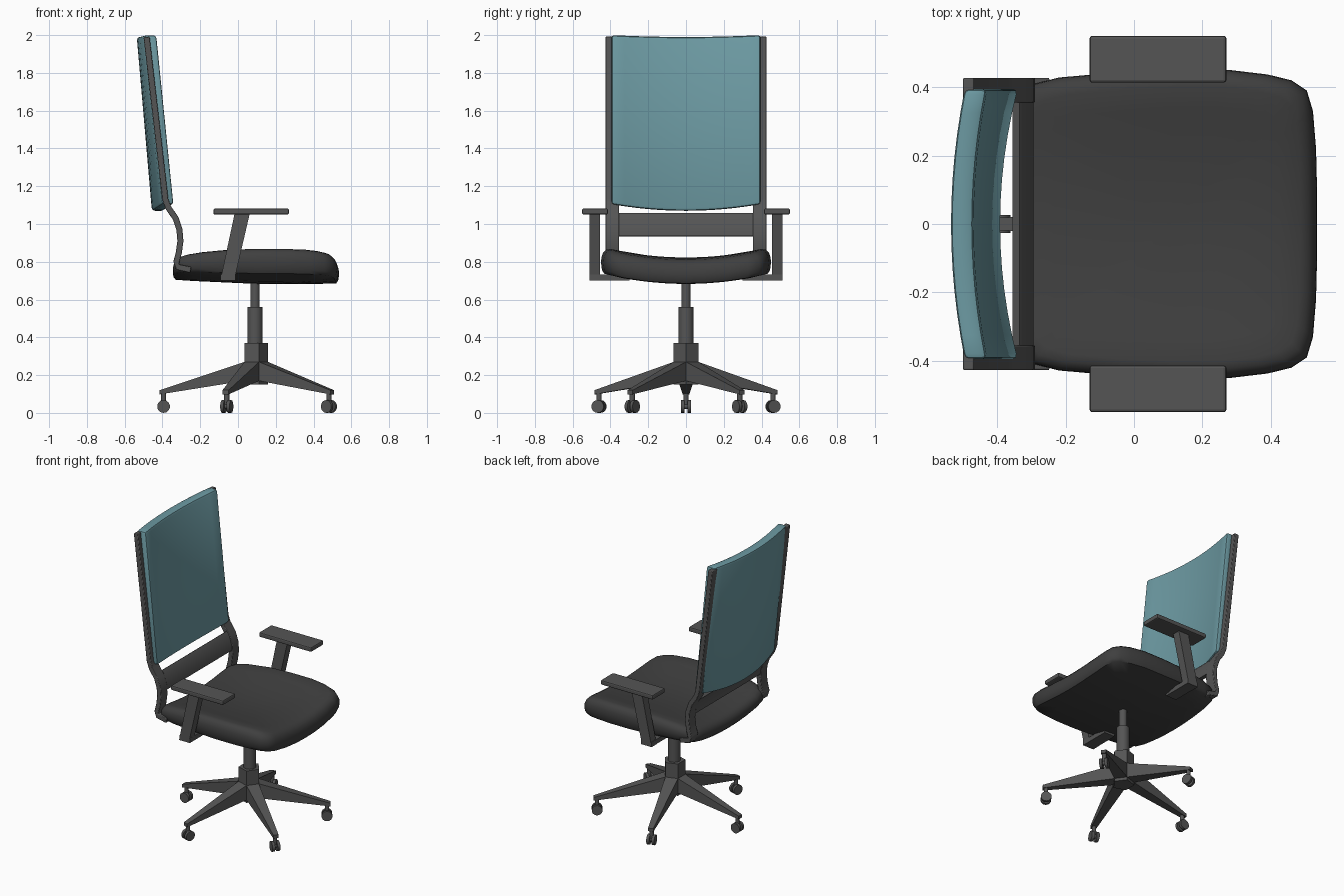
import bpy, bmesh
from math import sin, cos, pi, radians
from mathutils import Matrix, Vector

if "Cube" in bpy.data.objects:
    bpy.data.objects.remove(bpy.data.objects["Cube"])


def material(name, rgb):
    m = bpy.data.materials.new(name)
    m.diffuse_color = (*rgb, 1)
    m.use_nodes = True
    m.node_tree.nodes["Principled BSDF"].inputs["Base Color"].default_value = m.diffuse_color
    return m


GREY = material("dark_grey", (0.09, 0.09, 0.09))
BLACK = material("seat_fabric", (0.05, 0.05, 0.05))
TEAL = material("back_fabric", (0.15, 0.32, 0.36))


def finish(name, bm, mat=GREY, smooth=None, bevel=0):
    bmesh.ops.recalc_face_normals(bm, faces=bm.faces)
    me = bpy.data.meshes.new(name)
    bm.to_mesh(me)
    bm.free()
    ob = bpy.data.objects.new(name, me)
    bpy.context.collection.objects.link(ob)
    me.materials.append(mat)
    if bevel:
        b = ob.modifiers.new("bevel", 'BEVEL')
        b.width, b.segments = bevel, 2
    if smooth:
        bpy.context.view_layer.objects.active = ob
        ob.select_set(True)
        bpy.ops.object.shade_smooth_by_angle(angle=radians(smooth))
        ob.select_set(False)
    return ob


def box(name, x0, x1, y0, y1, z0, z1, bevel=0):
    bm = bmesh.new()
    bmesh.ops.create_cube(bm, size=1, matrix=Matrix.Translation(
        ((x0 + x1) / 2, (y0 + y1) / 2, (z0 + z1) / 2)) @ Matrix.Diagonal((x1 - x0, y1 - y0, z1 - z0, 1)))
    return finish(name, bm, bevel=bevel)


def prism(name, pts, y0, y1, bevel=0, smooth=None):
    """Polygon in x, z pulled along y."""
    bm = bmesh.new()
    a = [bm.verts.new((x, y0, z)) for x, z in pts]
    b = [bm.verts.new((x, y1, z)) for x, z in pts]
    n = len(pts)
    bm.faces.new(a)
    bm.faces.new(b)
    for i in range(n):
        j = (i + 1) % n
        bm.faces.new((a[i], a[j], b[j], b[i]))
    return finish(name, bm, bevel=bevel, smooth=smooth)


def ribbon(path, t):
    """Closed outline of a strip of thickness t along a path."""
    p = [Vector(q) for q in path]
    left, right = [], []
    for i, q in enumerate(p):
        d = (p[min(i + 1, len(p) - 1)] - p[max(i - 1, 0)]).normalized()
        n = Vector((-d.y, d.x)) * t / 2
        left.append(q + n)
        right.append(q - n)
    return left + right[::-1]


def cylinder(name, loc, r, depth, sides, rot=Matrix(), smooth=40):
    bm = bmesh.new()
    bmesh.ops.create_cone(bm, cap_ends=True, segments=sides, radius1=r, radius2=r,
                          depth=depth, matrix=Matrix.Translation(loc) @ rot)
    return finish(name, bm, smooth=smooth)


CX = 0.09  # column axis

# five-sided hub and gas lift
R = 0.07
bm = bmesh.new()
rings = [[bm.verts.new((CX + R * cos(k * 2 * pi / 5), R * sin(k * 2 * pi / 5), z))
          for k in range(5)] for z in (0.15, 0.37)]
bm.faces.new(rings[0])
bm.faces.new(rings[1])
for k in range(5):
    j = (k + 1) % 5
    bm.faces.new((rings[0][k], rings[0][j], rings[1][j], rings[1][k]))
finish("hub", bm)
cylinder("lift_sleeve", (CX, 0, 0.46), 0.04, 0.20, 20)
cylinder("lift_piston", (CX, 0, 0.63), 0.025, 0.16, 20)

# base legs and twin-wheel casters
for k in range(5):
    a = radians(36 + 72 * k)
    place = Matrix.Translation((CX, 0, 0)) @ Matrix.Rotation(a, 4, 'Z')
    bm = bmesh.new()
    ends = []
    for r, w, z0, z1 in ((0.055, 0.041, 0.17, 0.27), (0.505, 0.017, 0.098, 0.12)):
        ends.append([bm.verts.new(place @ Vector((r, y, z)))
                     for y, z in ((-w, z0), (w, z0), (w, z1), (-w, z1))])
    bm.faces.new(ends[0])
    bm.faces.new(ends[1])
    for i in range(4):
        j = (i + 1) % 4
        bm.faces.new((ends[0][i], ends[0][j], ends[1][j], ends[1][i]))
    finish(f"base_leg_{k}", bm)
    c = place @ Vector((0.484, 0, 0))
    cylinder(f"caster_stem_{k}", c + Vector((0, 0, 0.075)), 0.014, 0.06, 10)
    axis = Matrix.Rotation(a, 4, 'Z') @ Matrix.Rotation(pi / 2, 4, 'X')
    cylinder(f"caster_axle_{k}", c + Vector((0, 0, 0.035)), 0.014, 0.03, 10, axis)
    for s in (1, -1):
        w = place @ Vector((0.484, 0.017 * s, 0.034))
        cylinder(f"caster_wheel_{k}_{s}", w, 0.034, 0.018, 14, axis)

# seat cushion: rounded outline lofted through rings, then dished
half = [(-0.345, 0), (-0.345, 0.1), (-0.345, 0.2), (-0.344, 0.3), (-0.335, 0.37), (-0.30, 0.407),
        (-0.22, 0.428), (-0.05, 0.443), (0.12, 0.45), (0.28, 0.45), (0.39, 0.437), (0.46, 0.42),
        (0.505, 0.39), (0.523, 0.33), (0.532, 0.22), (0.535, 0.1), (0.535, 0)]
outline = half + [(x, -y) for x, y in half[-2:0:-1]]
levels = [(0.25, 0.683), (0.5, 0.683), (0.75, 0.683), (0.965, 0.686), (0.99, 0.705), (1.0, 0.74),
          (0.995, 0.77), (0.975, 0.797), (0.94, 0.815), (0.89, 0.824), (0.75, 0.825),
          (0.5, 0.823), (0.25, 0.82)]
bm = bmesh.new()


def seat_point(x, y, s, z):
    x, y = 0.1 + (x - 0.1) * s, y * s
    top = (z - 0.683) / 0.14
    z += 0.055 * (y / 0.45) ** 2
    z += top * (-0.03 * max(0, -x / 0.34) ** 1.5 - 0.02 * max(0, (x - 0.3) / 0.23) ** 2)
    z += (1 - top) * 0.02 * max(0, 0.1 - x) / 0.44
    return x, y, z


rows = [[bm.verts.new(seat_point(x, y, s, z)) for x, y in outline] for s, z in levels]
n = len(outline)
for lo, hi in zip(rows, rows[1:]):
    for i in range(n):
        j = (i + 1) % n
        bm.faces.new((lo[i], lo[j], hi[j], hi[i]))
for row, z in ((rows[0], 0.683), (rows[-1], 0.82)):
    c = bm.verts.new(seat_point(0.1, 0, 0, z))
    for i in range(n):
        bm.faces.new((row[i], row[(i + 1) % n], c))
finish("seat", bm, BLACK, smooth=45)

# back cushion: bevelled slab, bowed backwards and tilted
bm = bmesh.new()
bmesh.ops.create_cube(bm, size=1, matrix=Matrix.Diagonal((0.066, 0.79, 0.92, 1)))
bmesh.ops.bevel(bm, geom=bm.edges[:], offset=0.016, segments=2, profile=0.5, affect='EDGES')
for i in range(-5, 6):
    bmesh.ops.bisect_plane(bm, geom=bm.verts[:] + bm.edges[:] + bm.faces[:],
                           plane_co=(0, i * 0.065, 0), plane_no=(0, 1, 0))
for v in bm.verts:
    t = v.co.z / 0.92 + 0.5
    c = (v.co.y / 0.395) ** 2
    v.co.x += -0.423 - 0.08 * t + c * (0.052 - 0.012 * t)
    v.co.z = 1.07 + 0.92 * t + c * (0.035 - 0.025 * t)
finish("back_cushion", bm, TEAL, smooth=35)

# back frame: two bent side bars and a crossbar
path = [(-0.484, 1.99), (-0.385, 1.13), (-0.368, 1.085), (-0.330, 1.03), (-0.310, 0.97),
        (-0.305, 0.91), (-0.313, 0.85), (-0.326, 0.80), (-0.320, 0.772), (-0.25, 0.757)]
for s in (1, -1):
    prism(f"back_bar_{s}", ribbon(path, 0.032), s * 0.355, s * 0.427, bevel=0.004, smooth=30)
prism("back_crossbar", ribbon([(-0.345, 1.05), (-0.330, 1.03), (-0.310, 0.97), (-0.306, 0.935)], 0.026),
      -0.36, 0.36, smooth=30)

# armrests: foot under the seat, slanted post, flat pad
for s in (1, -1):
    y = sorted((s * 0.30, s * 0.51))
    box(f"arm_foot_{s}", -0.092, -0.012, *y, 0.70, 0.732)
    prism(f"arm_post_{s}", [(-0.094, 0.70), (-0.02, 0.70), (0.062, 1.055), (-0.018, 1.055)],
          s * 0.455, s * 0.51)
    y = sorted((s * 0.413, s * 0.55))
    box(f"arm_pad_{s}", -0.13, 0.27, *y, 1.05, 1.082, bevel=0.008)
